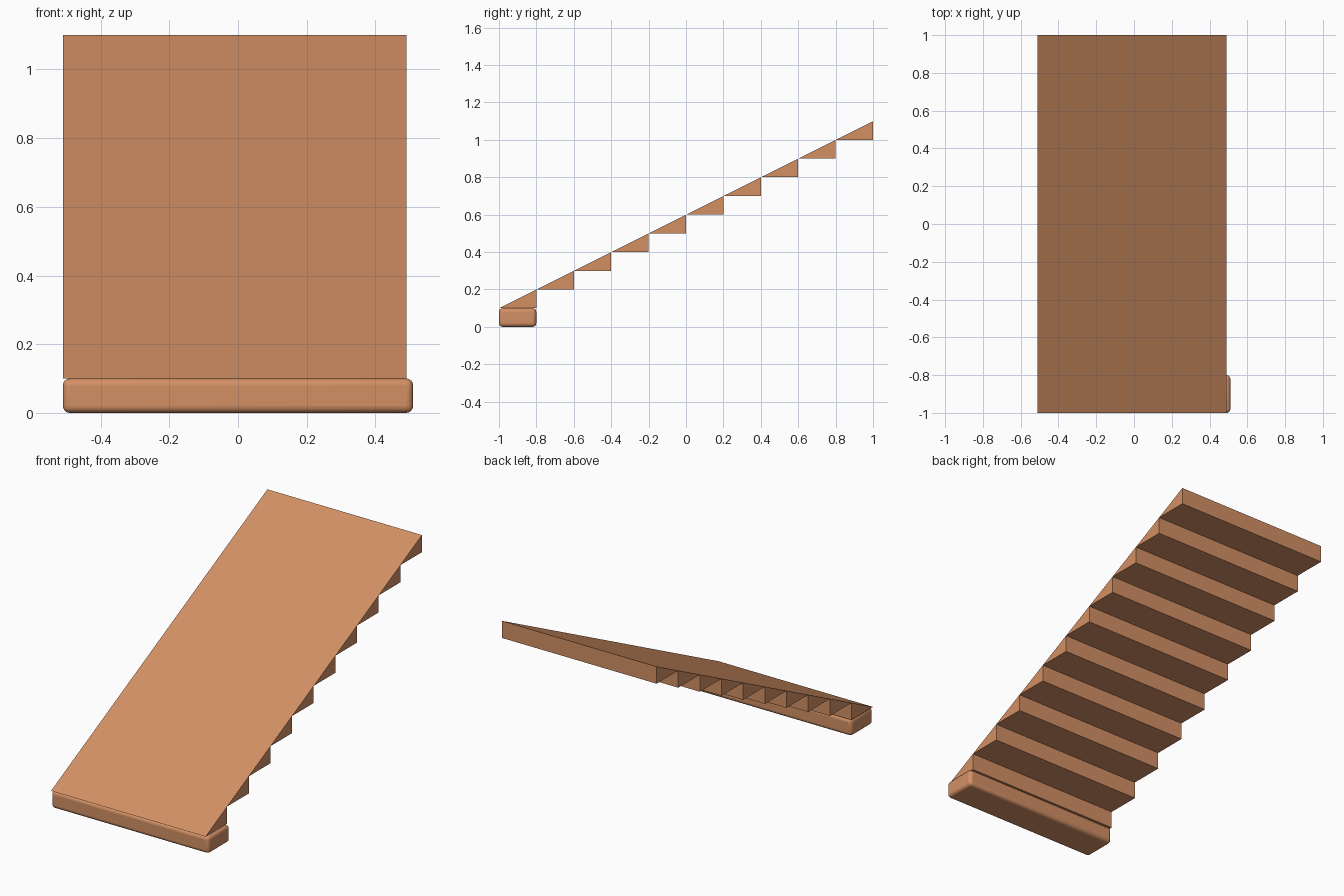
import bpy, bmesh

if "Cube" in bpy.data.objects:
    bpy.data.objects.remove(bpy.data.objects["Cube"])

wood = bpy.data.materials.new("wood")
wood.diffuse_color = (0.65, 0.28, 0.13, 1)
wood.use_nodes = True
wood.node_tree.nodes["Principled BSDF"].inputs["Base Color"].default_value = wood.diffuse_color


def add_object(name, bm):
    bmesh.ops.recalc_face_normals(bm, faces=bm.faces)
    mesh = bpy.data.meshes.new(name)
    bm.to_mesh(mesh)
    bm.free()
    mesh.materials.append(wood)
    obj = bpy.data.objects.new(name, mesh)
    bpy.context.collection.objects.link(obj)
    return obj


# Bottom step: rounded box
bm = bmesh.new()
bmesh.ops.create_cube(bm, size=1)
for v in bm.verts:
    v.co = (v.co.x * 1.02, v.co.y * 0.2 - 0.9, v.co.z * 0.1 + 0.05)
step = add_object("bottom_step", bm)
bevel = step.modifiers.new("rounding", 'BEVEL')
bevel.width = 0.02
bevel.segments = 4
bpy.context.view_layer.objects.active = step
step.select_set(True)
bpy.ops.object.shade_smooth_by_angle()

# Ramp: ten triangular wedges climbing towards the back
run, rise = 0.2, 0.1
for i in range(10):
    y, z = -1 + run * i, 0.1 + rise * i
    bm = bmesh.new()
    profile = [(y, z), (y + run, z), (y + run, z + rise)]
    face = bm.faces.new([bm.verts.new((-0.51, py, pz)) for py, pz in profile])
    side = bmesh.ops.extrude_face_region(bm, geom=[face])["geom"]
    bmesh.ops.translate(bm, vec=(1.0, 0, 0),
                        verts=[g for g in side if isinstance(g, bmesh.types.BMVert)])
    add_object(f"ramp_wedge_{i + 1}", bm)
